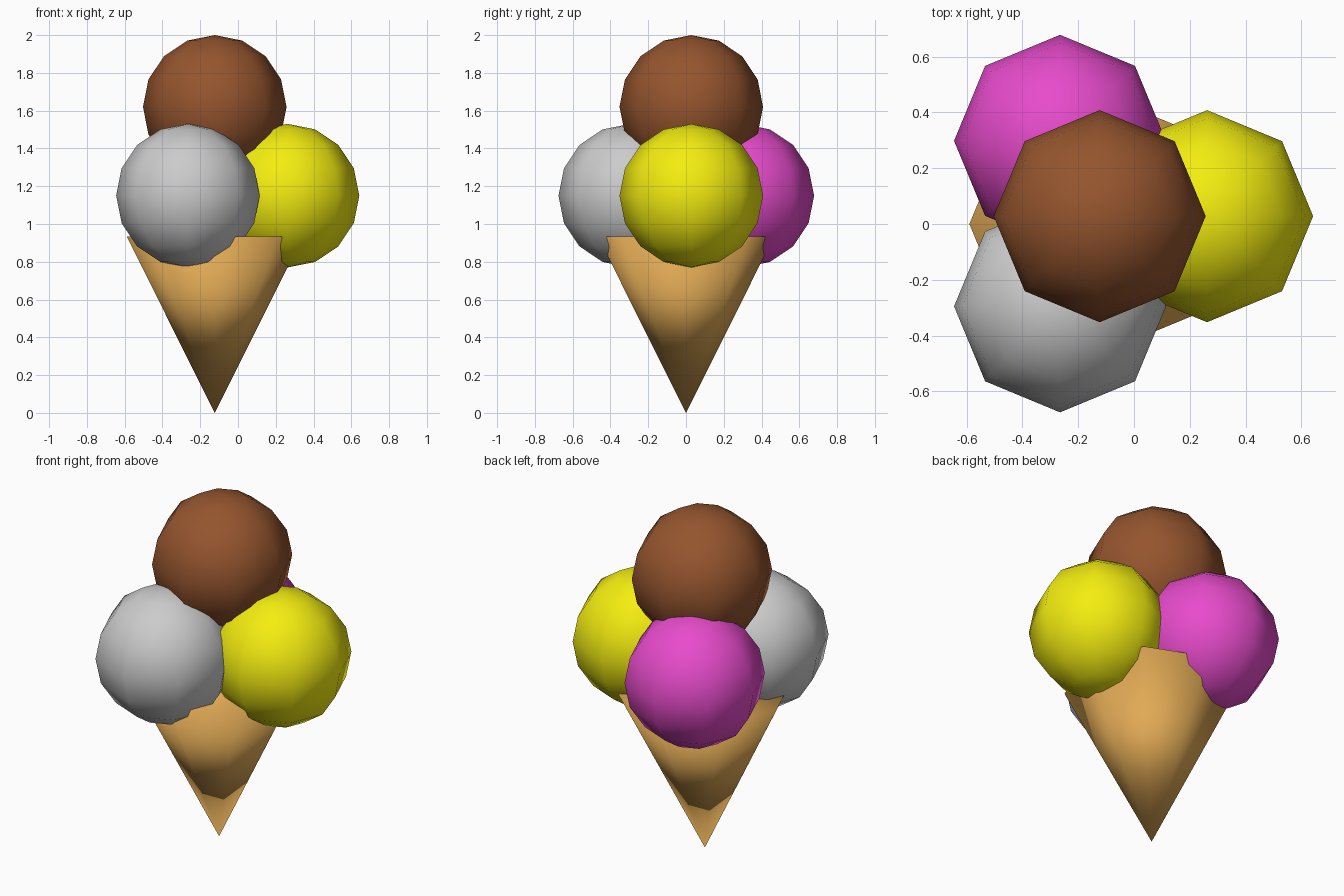
import bpy

if "Cube" in bpy.data.objects:
    bpy.data.objects.remove(bpy.data.objects["Cube"])


def finish(name, colour=None):
    """Name the active object, shade it smooth and colour it."""
    ob = bpy.context.object
    ob.name = name
    bpy.ops.object.shade_smooth()
    if colour:
        mat = bpy.data.materials.new(name + "_colour")
        mat.diffuse_color = (*colour, 1)
        mat.use_nodes = True
        mat.node_tree.nodes["Principled BSDF"].inputs["Base Color"].default_value = mat.diffuse_color
        ob.data.materials.append(mat)


# Wafer cone: eight sides, capped, point down
H, R = 0.935, 0.467
bpy.ops.mesh.primitive_cone_add(vertices=8, radius1=0, radius2=R, depth=H,
                                location=(-0.123, 0, H / 2))
finish("cone", (0.75, 0.40, 0.09))

# Scoops: three around the rim, one on top
scoops = [
    ("vanilla_scoop", (-0.265, -0.295, 1.15), None),
    ("berry_scoop", (-0.265, 0.298, 1.15), (0.80, 0.07, 0.60)),
    ("lemon_scoop", (0.262, 0.028, 1.15), (0.90, 0.85, 0.005)),
    ("chocolate_scoop", (-0.123, 0.028, 1.62), (0.30, 0.09, 0.027)),
]
for name, centre, colour in scoops:
    bpy.ops.mesh.primitive_uv_sphere_add(segments=8, ring_count=8, radius=0.38,
                                         location=centre)
    finish(name, colour)
